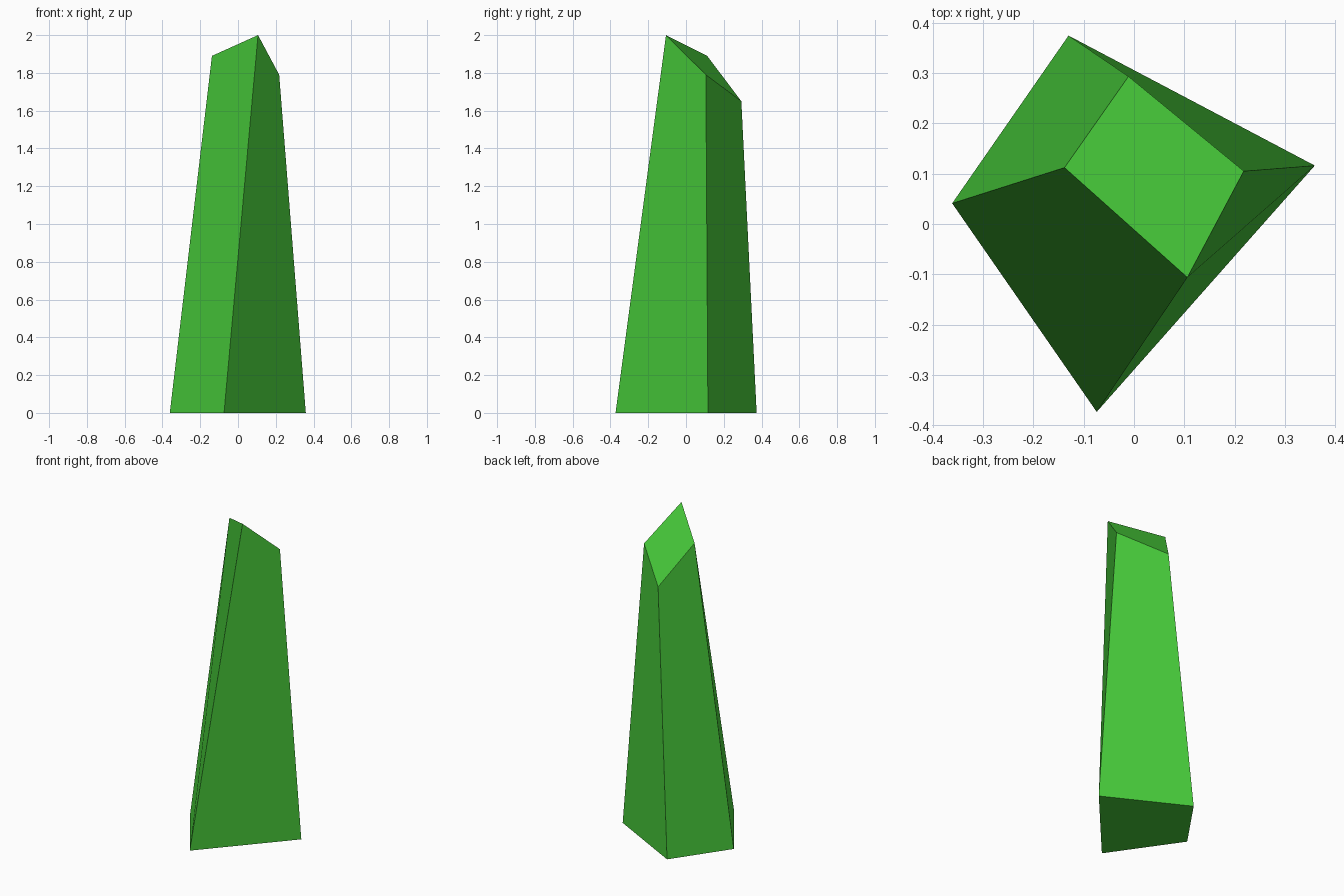
import bpy
import bmesh

cube = bpy.data.objects.get("Cube")
if cube:
    bpy.data.objects.remove(cube, do_unlink=True)

# One flat green for the whole shard
green = bpy.data.materials.new("bright_green")
green.use_nodes = True
color = (0.062, 0.58, 0.041, 1.0)
green.diffuse_color = color
green.node_tree.nodes["Principled BSDF"].inputs["Base Color"].default_value = color

# Four-sided outlines: footprint and slanted tip, both anticlockwise
base_ring = [(-0.361, 0.041, 0), (-0.074, -0.373, 0), (0.359, 0.116, 0), (-0.13, 0.374, 0)]
tip_ring = [(-0.138, 0.112, 1.89), (0.106, -0.106, 2.0), (0.218, 0.105, 1.79), (-0.011, 0.293, 1.65)]

# Tapering crystal shard, sides joined between the two outlines
bm = bmesh.new()
base = [bm.verts.new(p) for p in base_ring]
tip = [bm.verts.new(p) for p in tip_ring]
for i in range(len(base)):
    j = (i + 1) % len(base)
    bm.faces.new((base[j], tip[j], tip[i], base[i]))
bm.faces.new(tip)
bm.faces.new(base[::-1])
bmesh.ops.recalc_face_normals(bm, faces=bm.faces)

mesh = bpy.data.meshes.new("crystal_shard")
bm.to_mesh(mesh)
bm.free()
mesh.materials.append(green)
shard = bpy.data.objects.new("crystal_shard", mesh)
bpy.context.collection.objects.link(shard)
